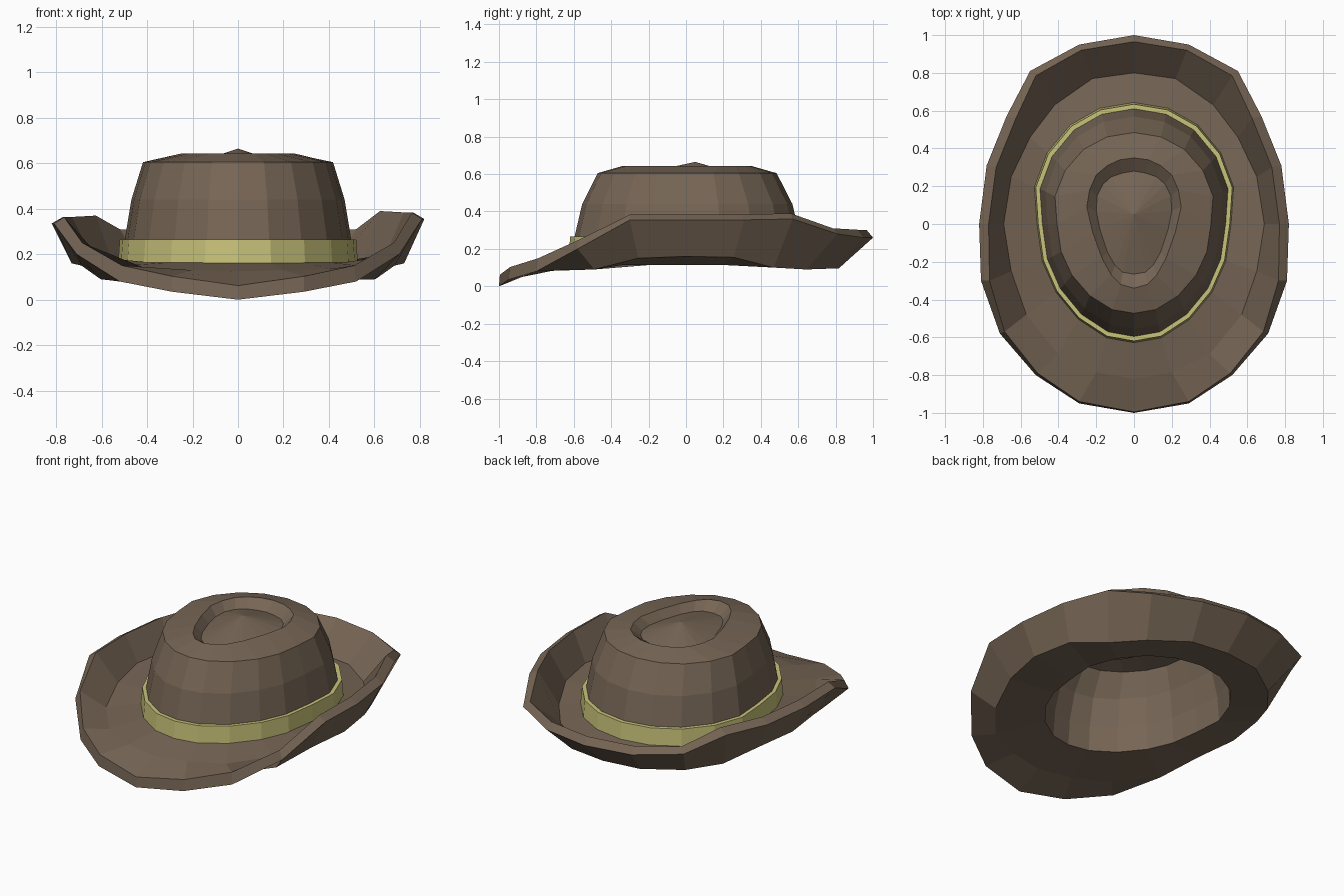
import bpy, bmesh

if "Cube" in bpy.data.objects:
    bpy.data.objects.remove(bpy.data.objects["Cube"])


def material(name, rgb):
    m = bpy.data.materials.new(name)
    m.diffuse_color = (*rgb, 1)
    m.use_nodes = True
    m.node_tree.nodes["Principled BSDF"].inputs["Base Color"].default_value = m.diffuse_color
    return m


brown = material("brown felt", (0.18, 0.13, 0.09))
straw = material("yellow band", (0.58, 0.54, 0.19))


def ring(half):
    """Mirror 11 half-outline points (front to back) into a 20-point ring.
    The left side of the brim is curled slightly lower."""
    left = [(-x, y, z - (0.02 if 0.33 < z < 0.4 else 0)) for x, y, z in half[9:0:-1]]
    return list(half) + left


def lift(outline, z):
    zs = z if isinstance(z, (list, tuple)) else [z] * len(outline)
    return [(x, y, h) for (x, y), h in zip(outline, zs)]


def scaled(outline, sx, sy, z):
    return ring([(x * sx, y * sy, z) for x, y in outline])


def loft(name, rings, mat, tip=None, closed=False):
    """Skin successive rings with quads, optionally ending in a fan."""
    bm = bmesh.new()
    loops = [[bm.verts.new(p) for p in r] for r in rings]
    pairs = list(zip(loops, loops[1:]))
    if closed:
        pairs.append((loops[-1], loops[0]))
    n = len(loops[0])
    for a, b in pairs:
        for i in range(n):
            j = (i + 1) % n
            bm.faces.new((a[i], a[j], b[j], b[i]))
    if tip:
        t = bm.verts.new(tip)
        for i in range(n):
            bm.faces.new((loops[-1][i], loops[-1][(i + 1) % n], t))
    if closed:
        bmesh.ops.recalc_face_normals(bm, faces=bm.faces[:])
    me = bpy.data.meshes.new(name)
    bm.to_mesh(me)
    bm.free()
    me.materials.append(mat)
    ob = bpy.data.objects.new(name, me)
    bpy.context.collection.objects.link(ob)
    return ob


# Half outlines, front centre to back centre
egg = [(0, -.61), (.14, -.585), (.285, -.49), (.4, -.35), (.47, -.19), (.497, 0),
       (.51, .19), (.445, .365), (.325, .51), (.175, .595), (0, .625)]
bend = [(0, -.82), (.2, -.785), (.4, -.69), (.57, -.48), (.65, -.25), (.69, 0),
        (.65, .25), (.55, .46), (.42, .63), (.22, .77), (0, .80)]
rim = [(0, -1), (.29, -.95), (.52, -.80), (.71, -.58), (.81, -.30), (.82, 0),
       (.78, .31), (.675, .57), (.55, .81), (.29, .95), (0, 1)]
lip = [(0, -.995), (.29, -.94), (.51, -.79), (.685, -.57), (.765, -.30), (.77, 0),
       (.73, .30), (.625, .56), (.52, .785), (.28, .92), (0, .965)]
crease = [(0, -.34), (.07, -.32), (.12, -.27), (.17, -.18), (.22, -.04), (.25, .09),
          (.235, .18), (.2, .26), (.14, .31), (.075, .34), (0, .35)]
dent = [(0, -.265), (.06, -.255), (.1, -.22), (.14, -.15), (.18, -.03), (.2, .07),
        (.195, .15), (.165, .21), (.12, .25), (.06, .27), (0, .28)]

# Brim: underside, turned-up rim, top side
z_under = [.075, .08, .085, .09, .15, .16, .155, .10, .09, .095, .095]
z_top = [.125, .13, .135, .145, .19, .205, .2, .16, .145, .145, .145]
z_rim = [0, .035, .08, .2, .355, .355, .355, .36, .28, .26, .26]
z_lip = [.062, .103, .15, .25, .383, .384, .384, .39, .31, .302, .302]
under = [(x * 1.06, y * 1.02) for x, y in bend]
loft("brim", [scaled(egg, .93, .94, .115), ring(lift(under, z_under)),
              ring(lift(rim, z_rim)), ring(lift(lip, z_lip)),
              ring(lift(bend, z_top)), scaled(egg, 1, 1, .165)], brown, closed=True)

# Crown: tapering wall, shoulder, teardrop crease with a raised centre
loft("crown", [scaled(egg, 1, 1, .16), scaled(egg, .975, .975, .27),
               scaled(egg, .92, .91, .44), scaled(egg, .82, .775, .605),
               ring(lift(crease, .643)), ring(lift(dent, .597))],
     brown, tip=(0, .05, .665))

# Inside of the crown
lining = [scaled(egg, .93, .94, .115), scaled(egg, .91, .92, .27),
          scaled(egg, .85, .85, .43), scaled(egg, .75, .71, .565),
          ring(lift(crease, .59)), ring(lift(dent, .55))]
loft("crown_lining", [r[::-1] for r in lining], brown, tip=(0, .05, .61))

# Hat band
loft("hat_band", [scaled(egg, 1.035, 1.03, .16), scaled(egg, 1.02, 1.015, .265),
                  scaled(egg, .97, .97, .265), scaled(egg, .98, .98, .16)],
     straw, closed=True)
